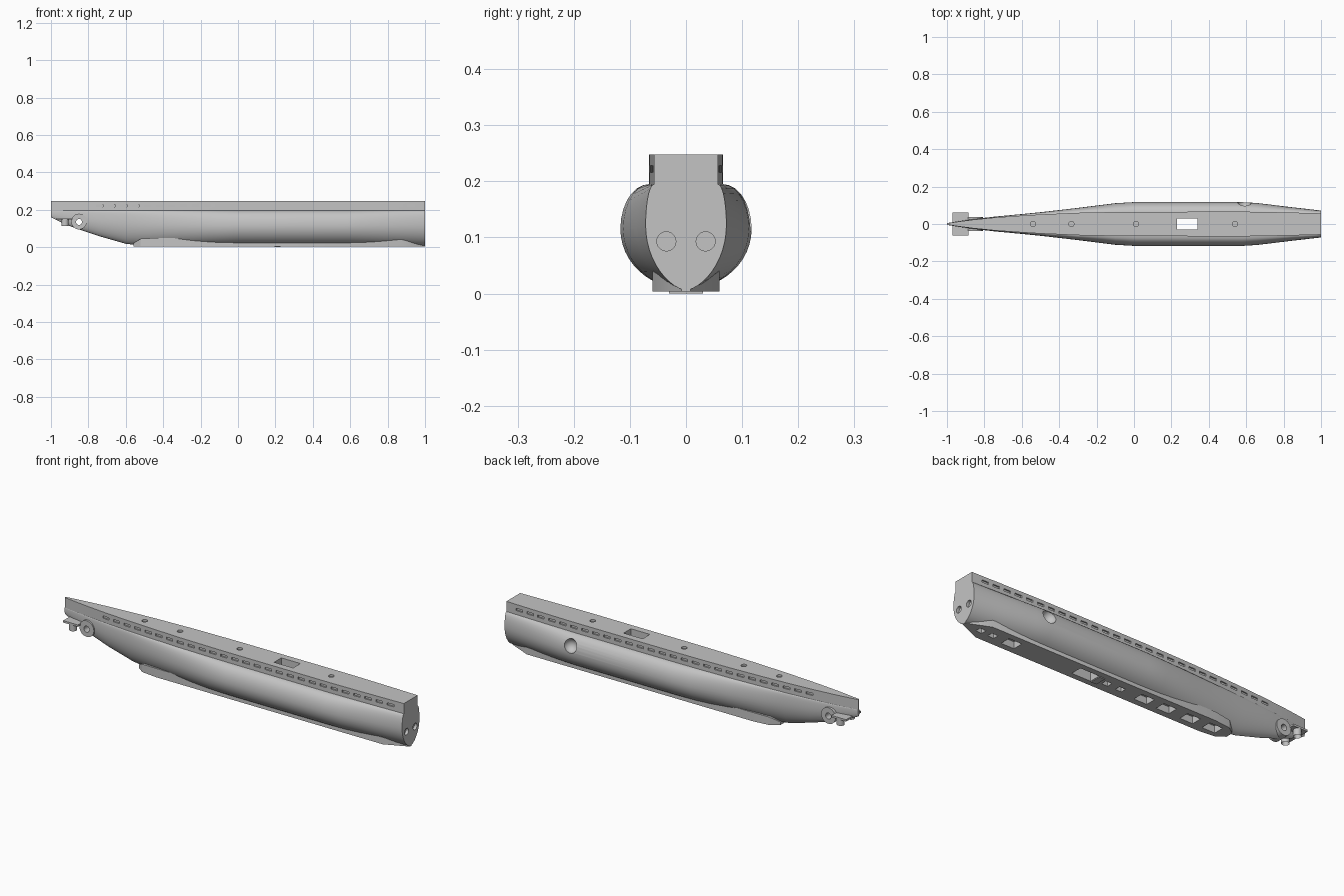
import bpy, bmesh, math
from mathutils import Matrix, Vector

cube = bpy.data.objects.get("Cube")
if cube:
    bpy.data.objects.remove(cube, do_unlink=True)

grey = bpy.data.materials.new("hull_grey")
grey.use_nodes = True
grey.diffuse_color = (0.55, 0.55, 0.55, 1)
grey.node_tree.nodes["Principled BSDF"].inputs["Base Color"].default_value = grey.diffuse_color

DECK_Z, CASING_Z = 0.248, 0.195

# Hull stations: x, deck half width, greatest half width, its height, bottom height, fullness power
STATIONS = [
    (-1.0, .004, .005, .18, .16, 1), (-.93, .014, .016, .175, .125, 1),
    (-.86, .023, .026, .165, .098, 1), (-.74, .035, .040, .15, .058, 1.1),
    (-.6, .045, .053, .14, .018, 1.3), (-.5, .051, .063, .13, .008, 1.3),
    (-.3, .060, .086, .12, .008, 1.1), (-.1, .064, .111, .115, .008, 1),
    (0, .065, .117, .115, .008, 1), (.58, .066, .117, .115, .008, 1),
    (.66, .065, .112, .115, .008, 1), (.85, .061, .089, .118, .008, 1.1),
    (1.0, .057, .072, .122, .006, 1.25),
]


def deck_half(x):
    """Half width of the deck at x."""
    for a, b in zip(STATIONS, STATIONS[1:]):
        if x <= b[0]:
            return a[1] + (b[1] - a[1]) * (x - a[0]) / (b[0] - a[0])
    return STATIONS[-1][1]


def section(station):
    """Closed cross-section of the hull, mirrored about the centre line."""
    x, d, w, zm, zb, p = station
    half = [(d, DECK_Z), (d, CASING_Z)]
    for i in range(1, 8):
        t = math.pi / 2 * (1 - i / 7)
        half.append((d + (w - d) * math.cos(t), zm + (CASING_Z - zm) * math.sin(t)))
    for i in range(1, 12):
        t = math.pi / 2 * i / 12
        half.append((w * math.cos(t) ** p, zm - (zm - zb) * math.sin(t)))
    ring = half + [(0, zb)] + [(-y, z) for y, z in reversed(half)]
    return [(x, y, z) for y, z in ring]


def finish(bm, name):
    bmesh.ops.recalc_face_normals(bm, faces=bm.faces[:])
    mesh = bpy.data.meshes.new(name)
    bm.to_mesh(mesh)
    bm.free()
    obj = bpy.data.objects.new(name, mesh)
    bpy.context.collection.objects.link(obj)
    mesh.materials.append(grey)
    return obj


def loft(rings, name):
    bm = bmesh.new()
    loops = [[bm.verts.new(c) for c in r] for r in rings]
    n = len(loops[0])
    for a, b in zip(loops, loops[1:]):
        for i in range(n):
            j = (i + 1) % n
            bm.faces.new((a[i], a[j], b[j], b[i]))
    bm.faces.new(loops[0])
    bm.faces.new(loops[-1])
    return finish(bm, name)


def add_box(bm, centre, size):
    m = Matrix.Translation(centre) @ Matrix.Diagonal((*size, 1))
    bmesh.ops.create_cube(bm, size=1, matrix=m)


def add_cylinder(bm, centre, radius, depth, axis="Z"):
    turn = {"Z": Matrix(), "Y": Matrix.Rotation(math.pi / 2, 4, "X"),
            "X": Matrix.Rotation(math.pi / 2, 4, "Y")}[axis]
    bmesh.ops.create_cone(bm, cap_ends=True, segments=24, radius1=radius, radius2=radius,
                          depth=depth, matrix=Matrix.Translation(centre) @ turn)


# Hull with deck casing
hull = loft([section(s) for s in STATIONS], "hull")

# Flat box keel, tapered at both ends
KEEL = [(-.56, .02, .02), (-.52, .05, .045), (-.43, .06, .05),
        (.88, .06, .04), (.96, .025, .02), (1.0, .008, .012)]
keel = loft([[(x, -y, .004), (x, y, .004), (x, y, z), (x, -y, z)] for x, y, z in KEEL], "keel")

# Bow thruster ring
bm = bmesh.new()
add_cylinder(bm, (-.85, 0, .137), .042, .075, "Y")
thruster_ring = finish(bm, "thruster_ring")

# Cutters: shaft, thruster bore, side recess, tubes, hatches, slots and keel wells
bm = bmesh.new()
add_box(bm, (.285, 0, .12), (.11, .06, .4))
add_cylinder(bm, (-.85, 0, .135), .016, .3, "Y")
bmesh.ops.create_uvsphere(bm, u_segments=24, v_segments=14, radius=.036,
                          matrix=Matrix.Translation((.59, .112, .145)))
for y in (-.035, .035):
    add_cylinder(bm, (1, y, .093), .017, .03, "X")
for x in (-.54, -.335, .01, .54):
    add_cylinder(bm, (x, 0, DECK_Z), .014, .02)
for i in range(27):
    x = -.74 + i * .064
    for side in (-1, 1):
        add_box(bm, (x, side * deck_half(x), .222), (.038, .014, .012))
for x in (.72, -.06, -.19, -.33, -.46):
    add_box(bm, (x, 0, .015), (.075, .055, .05))
for x in (.9, .83, .16, .08):
    add_box(bm, (x, 0, .015), (.035, .03, .04))
cutter = finish(bm, "opening_cutter")
cutter.hide_render = True

for obj in (hull, keel, thruster_ring):
    mod = obj.modifiers.new("openings", "BOOLEAN")
    mod.operation, mod.solver, mod.object = "DIFFERENCE", "EXACT", cutter
    graph = bpy.context.evaluated_depsgraph_get()
    cut = bpy.data.meshes.new_from_object(obj.evaluated_get(graph))
    obj.modifiers.clear()
    obj.data = cut
bpy.data.objects.remove(cutter, do_unlink=True)

# Bow plane plate
bm = bmesh.new()
add_box(bm, (-.927, 0, .152), (.085, .122, .01))
finish(bm, "bow_plane")

# Open cups below the plate
cups = []
for side, name in ((-1, "right_cup"), (1, "left_cup")):
    bm = bmesh.new()
    add_cylinder(bm, (-.925, side * .042, .132), .019, .036)
    low = min(bm.faces, key=lambda f: f.calc_center_median().z)
    bmesh.ops.inset_region(bm, faces=[low], thickness=.006)
    bmesh.ops.translate(bm, verts=low.verts[:], vec=Vector((0, 0, .02)))
    cups.append(finish(bm, name))

# Small stop under the keel
bm = bmesh.new()
add_box(bm, (.212, 0, .004), (.032, .06, .008))
finish(bm, "keel_stop")

# Smooth shading with sharp edges kept
bpy.ops.object.select_all(action="DESELECT")
for obj in (hull, keel, thruster_ring, *cups):
    obj.select_set(True)
bpy.context.view_layer.objects.active = hull
bpy.ops.object.shade_smooth_by_angle(angle=math.radians(30))
